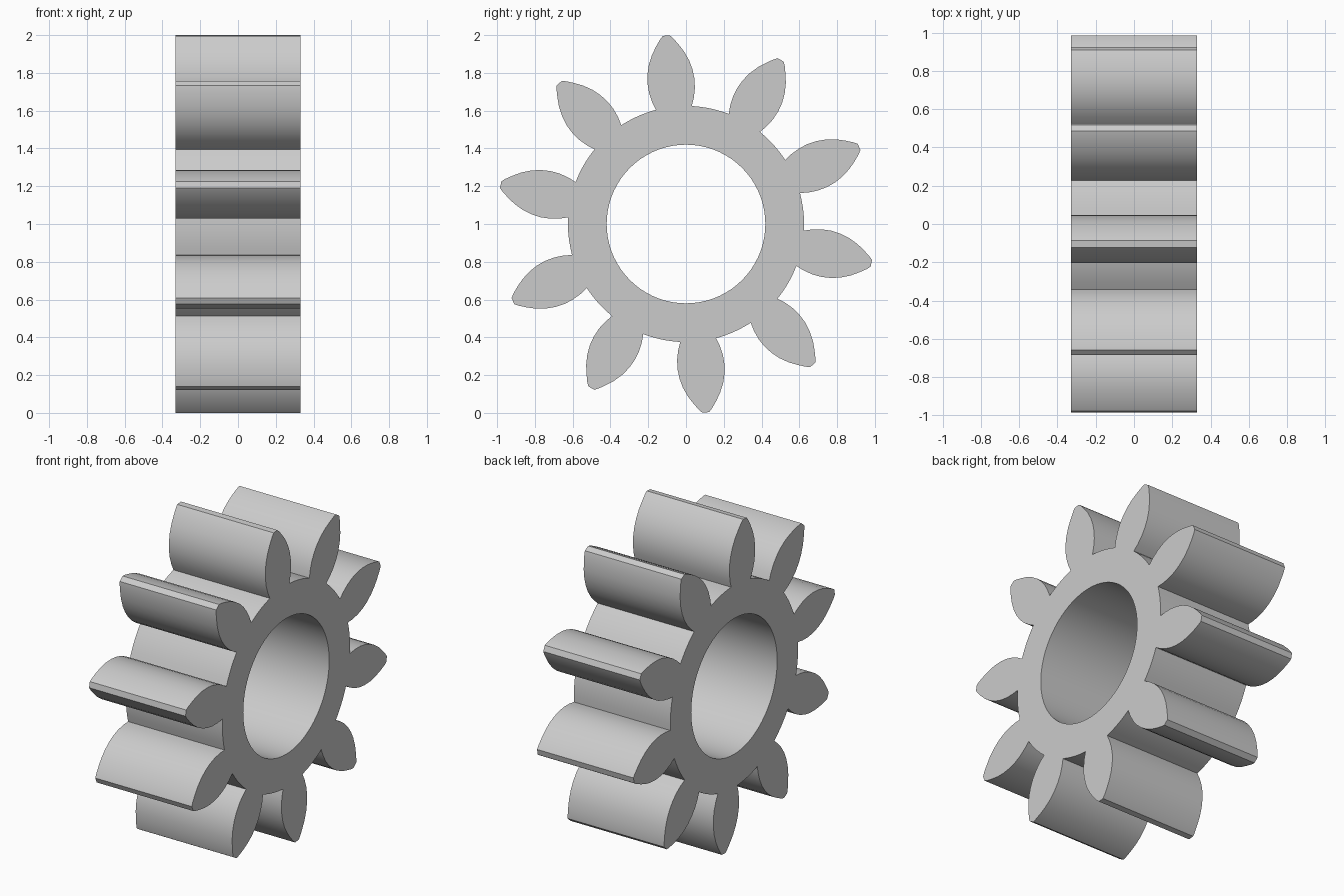
import bpy
import bmesh
from math import sin, cos, pi, radians
from mathutils import Vector

cube = bpy.data.objects.get("Cube")
if cube:
    bpy.data.objects.remove(cube, do_unlink=True)

TEETH = 10
HALF_WIDTH = 0.33
ROOT_R, BORE_R = 0.625, 0.42
FIRST_ANGLE = radians(96)
ROOT_HALF_ANGLE = radians(8.8)
CENTRE_Z = 1.0

# Half tooth: distance from the axle, half thickness
FLANK = [(0.618, 0.0955), (0.66, 0.111), (0.71, 0.122), (0.76, 0.125),
         (0.81, 0.12), (0.86, 0.107), (0.91, 0.085), (0.95, 0.06),
         (0.985, 0.035), (1.003, 0.018)]


def on_gear(radial, side, angle):
    """Point on the end face, given in a frame turned by angle."""
    return Vector((-HALF_WIDTH,
                   radial * cos(angle) - side * sin(angle),
                   CENTRE_Z + radial * sin(angle) + side * cos(angle)))


def add_loop(bm, points):
    verts = [bm.verts.new(p) for p in points]
    return [bm.edges.new((v, verts[i - 1])) for i, v in enumerate(verts)]


# Toothed outline, with root arcs between the teeth
pitch = 2 * pi / TEETH
outline = []
for t in range(TEETH):
    a = FIRST_ANGLE + t * pitch
    outline += [on_gear(r, -w, a) for r, w in FLANK]
    outline += [on_gear(r, w, a) for r, w in reversed(FLANK)]
    gap = pitch - 2 * ROOT_HALF_ANGLE
    outline += [on_gear(ROOT_R, 0, a + ROOT_HALF_ANGLE + gap * k / 5)
                for k in range(1, 5)]

# Round bore
bore = [on_gear(BORE_R, 0, 2 * pi * k / 72) for k in range(72)]

# Fill the end face and extrude it along the axle
bm = bmesh.new()
edges = add_loop(bm, outline) + add_loop(bm, bore)
bmesh.ops.triangle_fill(bm, edges=edges, use_beauty=True)
result = bmesh.ops.extrude_face_region(bm, geom=bm.faces[:],
                                       use_keep_orig=True)
moved = [g for g in result["geom"] if isinstance(g, bmesh.types.BMVert)]
bmesh.ops.translate(bm, verts=moved, vec=(2 * HALF_WIDTH, 0, 0))
bmesh.ops.recalc_face_normals(bm, faces=bm.faces[:])
mesh = bpy.data.meshes.new("gear_wheel")
bm.to_mesh(mesh)
bm.free()
gear = bpy.data.objects.new("gear_wheel", mesh)
bpy.context.collection.objects.link(gear)

# Plain grey material
grey = bpy.data.materials.new("light_grey")
grey.use_nodes = True
colour = (0.6, 0.6, 0.6, 1)
grey.diffuse_color = colour
grey.node_tree.nodes["Principled BSDF"].inputs["Base Color"].default_value = colour
mesh.materials.append(grey)

# Smooth flanks and bore, sharp rims and tips
bpy.ops.object.select_all(action="DESELECT")
gear.select_set(True)
bpy.context.view_layer.objects.active = gear
bpy.ops.object.shade_smooth_by_angle(angle=radians(30))
